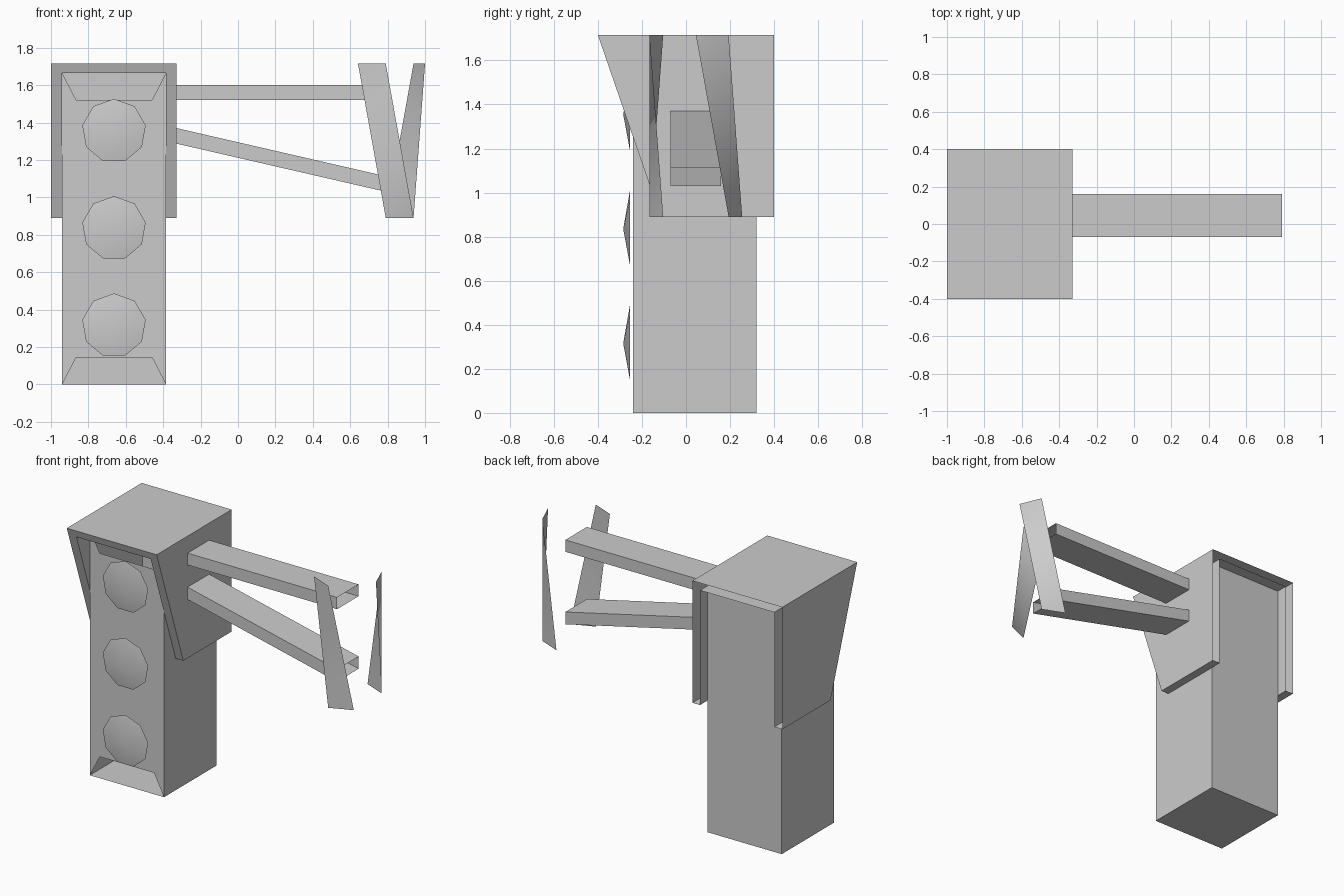
import bpy, bmesh
from math import sin, cos, radians, pi

if "Cube" in bpy.data.objects:
    bpy.data.objects.remove(bpy.data.objects["Cube"])


def make(name, verts, faces, smooth=False, recalc=True):
    me = bpy.data.meshes.new(name)
    me.from_pydata(verts, [], faces)
    if recalc:
        bm = bmesh.new()
        bm.from_mesh(me)
        bmesh.ops.recalc_face_normals(bm, faces=bm.faces)
        bm.to_mesh(me)
        bm.free()
    me.polygons.foreach_set("use_smooth", [smooth] * len(me.polygons))
    me.update()
    ob = bpy.data.objects.new(name, me)
    bpy.context.collection.objects.link(ob)
    return ob


# signal housing: box whose front panel has trapezoid openings at top and bottom
X0, X1, YF, YB, H = -0.94, -0.385, -0.24, 0.32, 1.665
box = [(x, y, z) for z in (0, H) for x, y in ((X0, YF), (X1, YF), (X1, YB), (X0, YB))]
notch = [(x, YF, z) for z in (0.145, 1.52) for x in (-0.865, -0.46)]
make("signal_housing", box + notch, [
    (3, 2, 1, 0), (4, 5, 6, 7),                   # bottom, top
    (1, 2, 6, 5), (2, 3, 7, 6), (3, 0, 4, 7),     # right, back, left
    (0, 8, 9, 1, 5, 11, 10, 4),                   # front panel
], recalc=False)

# lenses: shallow nine-sided cones floating in front of the panel
for i, zc in enumerate((0.315, 0.835, 1.355)):
    n, r, cx = 9, 0.172, -0.663
    ring = [(cx + r * cos(pi / 2 + 2 * pi * k / n), -0.255,
             zc + r * sin(pi / 2 + 2 * pi * k / n)) for k in range(n)]
    make(f"lens_{i + 1}", ring + [(cx, -0.285, zc)],
         [((k + 1) % n, n, k) for k in range(n)], smooth=True, recalc=False)

# hood: thick inverted U with a raked front edge, open at the back
TOP, LOW = 1.715, 0.89
outer = [(-1, LOW), (-1, TOP), (-0.328, TOP), (-0.328, LOW)]
inner = [(X0, LOW), (X0, H), (X1, H), (X1, LOW)]
prof = outer + inner
front = [(x, -0.4 + (TOP - z) * 0.345, z) for x, z in prof]
back = [(x, 0.4, z) for x, z in prof]
faces = []
for k in range(3):
    faces += [(k, k + 1, k + 9, k + 8),           # outer skin
              (k + 5, k + 4, k + 12, k + 13),     # inner skin
              (k + 1, k, k + 4, k + 5)]           # front rim
faces += [(0, 8, 12, 4), (3, 7, 15, 11)]          # lower edges
make("hood", front + back, faces)

# bracket arms: open-ended rectangular tubes
def arm(name, z_start, z_end, thick):
    v = [(x, y, z + d) for x, z in ((-0.328, z_start), (0.79, z_end))
         for y, d in ((-0.07, 0), (0.16, 0), (0.16, thick), (-0.07, thick))]
    make(name, v, [(k, (k + 1) % 4, (k + 1) % 4 + 4, k + 4) for k in range(4)])


arm("upper_arm", 1.52, 1.52, 0.08)
arm("lower_arm", 1.287, 1.03, 0.083)

# mounting strips: two faces of a twisted octagonal post
def post_point(deg, z):
    return (0.79 + 0.21 * cos(radians(deg)), 0.045 + 0.21 * sin(radians(deg)), z)


for name, a in (("front_strip", 225), ("rear_strip", 0)):
    v = [post_point(a, TOP), post_point(a + 45, TOP),
         post_point(a + 45, LOW), post_point(a + 90, LOW)]
    make(name, v, [(0, 2, 1), (1, 2, 3)], smooth=True, recalc=False)
